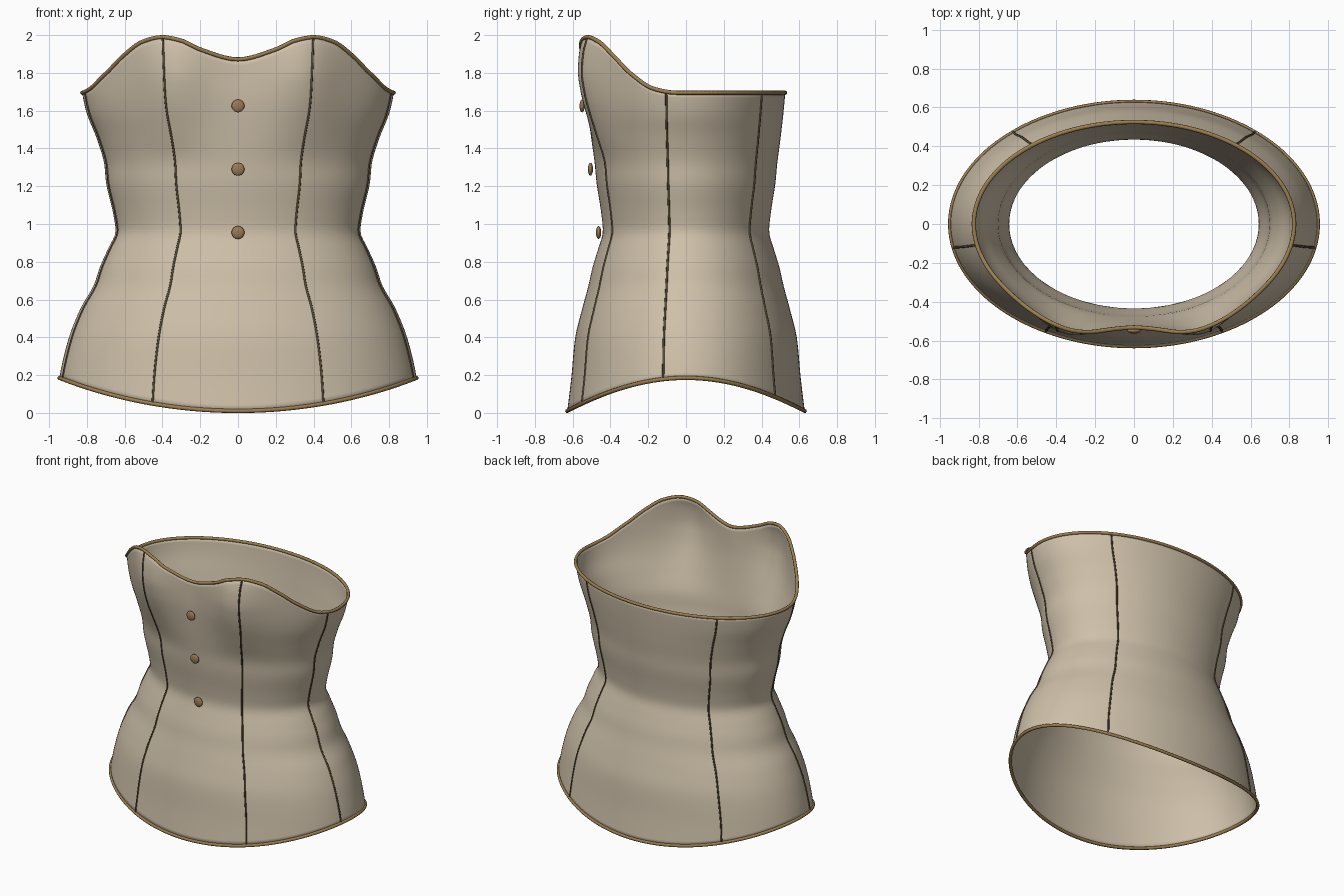
import bpy, bmesh, math
from mathutils import Vector

if "Cube" in bpy.data.objects:
    bpy.data.objects.remove(bpy.data.objects["Cube"])

SEG, ROWS = 144, 56

# profile tables: height -> half width, half depth, bust fullness
PZ = [0, .19, .39, .55, .68, .77, .865, .965, 1.05, 1.23, 1.31, 1.45, 1.6, 1.7, 2.0]
PA = [.97, .945, .898, .835, .762, .732, .69, .648, .66, .70, .707, .747, .805, .825, .85]
PB = [.63, .607, .588, .55, .515, .495, .466, .44, .448, .475, .482, .50, .517, .525, .53]
BZ = [0, 1.3, 1.5, 1.6, 1.7, 1.8, 1.9, 2.0]
BA = [0, 0, .034, .056, .075, .088, .08, .052]
# neckline: angle away from the front -> height
TD = [0, 13.8, 20.9, 28.4, 36.5, 45.6, 56.4, 72.2, 85, 180]
TZ = [1.872, 1.925, 1.972, 1.99, 1.966, 1.895, 1.80, 1.713, 1.695, 1.695]


def interp(xs, ys, x):
    """Smooth monotone interpolation through table points."""
    n = len(xs)
    x = min(max(x, xs[0]), xs[-1])
    i = max(k for k in range(n - 1) if xs[k] <= x)

    def slope(k):
        if k == 0 or k == n - 1:
            return 0 if xs is TD else (ys[1] - ys[0]) / (xs[1] - xs[0]) if k == 0 else (ys[-1] - ys[-2]) / (xs[-1] - xs[-2])
        l = (ys[k] - ys[k - 1]) / (xs[k] - xs[k - 1])
        r = (ys[k + 1] - ys[k]) / (xs[k + 1] - xs[k])
        return 0 if l * r <= 0 else 2 * l * r / (l + r)

    h = xs[i + 1] - xs[i]
    u = (x - xs[i]) / h
    return ((2*u**3 - 3*u*u + 1) * ys[i] + (u**3 - 2*u*u + u) * h * slope(i)
            + (3*u*u - 2*u**3) * ys[i + 1] + (u**3 - u*u) * h * slope(i + 1))


def point(t, v):
    """Point on the bodice: t = angle, v = 0 at hem and 1 at neckline."""
    away = abs((math.degrees(t) + 90 + 180) % 360 - 180)
    low = .01 + .175 * math.cos(t) ** 2
    z = low + (interp(TD, TZ, away) - low) * v
    x = interp(PZ, PA, z) * math.cos(t)
    y = interp(PZ, PB, z) * math.sin(t)
    if y < 0:
        y -= interp(BZ, BA, z) * math.exp(-((abs(x) - .36) / .2) ** 2) * min(1, -y / .2)
    return Vector((x, y, z))


def material(name, rgb):
    m = bpy.data.materials.new(name)
    m.diffuse_color = (*rgb, 1)
    m.use_nodes = True
    m.node_tree.nodes["Principled BSDF"].inputs["Base Color"].default_value = m.diffuse_color
    return m


fabric = material("fabric", (.62, .53, .40))
binding = material("binding", (.33, .21, .08))
thread = material("thread", (.10, .075, .04))
wood = material("button_brown", (.32, .19, .09))


def tube(name, pts, radius, mat, closed):
    cu = bpy.data.curves.new(name, 'CURVE')
    cu.dimensions = '3D'
    cu.bevel_depth = radius
    cu.bevel_resolution = 2
    cu.use_fill_caps = True
    sp = cu.splines.new('POLY')
    sp.points.add(len(pts) - 1)
    for p, co in zip(sp.points, pts):
        p.co = (*co, 1)
    sp.use_cyclic_u = closed
    cu.materials.append(mat)
    ob = bpy.data.objects.new(name, cu)
    bpy.context.collection.objects.link(ob)


# bodice shell
bm = bmesh.new()
angles = [math.tau * i / SEG for i in range(SEG)]
grid = [[bm.verts.new(point(t, j / ROWS)) for t in angles] for j in range(ROWS + 1)]
for j in range(ROWS):
    for i in range(SEG):
        k = (i + 1) % SEG
        f = bm.faces.new((grid[j][i], grid[j][k], grid[j + 1][k], grid[j + 1][i]))
        f.smooth = True
me = bpy.data.meshes.new("bodice")
bm.to_mesh(me)
bm.free()
me.materials.append(fabric)
bodice = bpy.data.objects.new("bodice", me)
bpy.context.collection.objects.link(bodice)
sol = bodice.modifiers.new("thickness", 'SOLIDIFY')
sol.thickness = .006
sol.offset = -1

# bound edges
tube("hem_binding", [point(t, 0) for t in angles], .011, binding, True)
tube("neckline_binding", [point(t, 1) for t in angles], .011, binding, True)

# panel seams, mirrored left and right
for name, deg in (("front_seam", -62), ("side_seam", -11.5), ("back_seam", 49.7)):
    for side, d in (("right", deg), ("left", 180 - deg)):
        t = math.radians(d)
        tube(f"{name}_{side}", [point(t, j / ROWS) for j in range(ROWS + 1)], .006, thread, False)

# front buttons
for n, (y, z) in enumerate(((-.463, .955), (-.506, 1.29), (-.55, 1.625))):
    bpy.ops.mesh.primitive_uv_sphere_add(segments=24, ring_count=12, radius=.034, location=(0, y, z))
    b = bpy.context.object
    b.name = f"button_{n + 1}"
    b.scale = (1, .4, 1)
    b.data.materials.append(wood)
    bpy.ops.object.shade_smooth()
